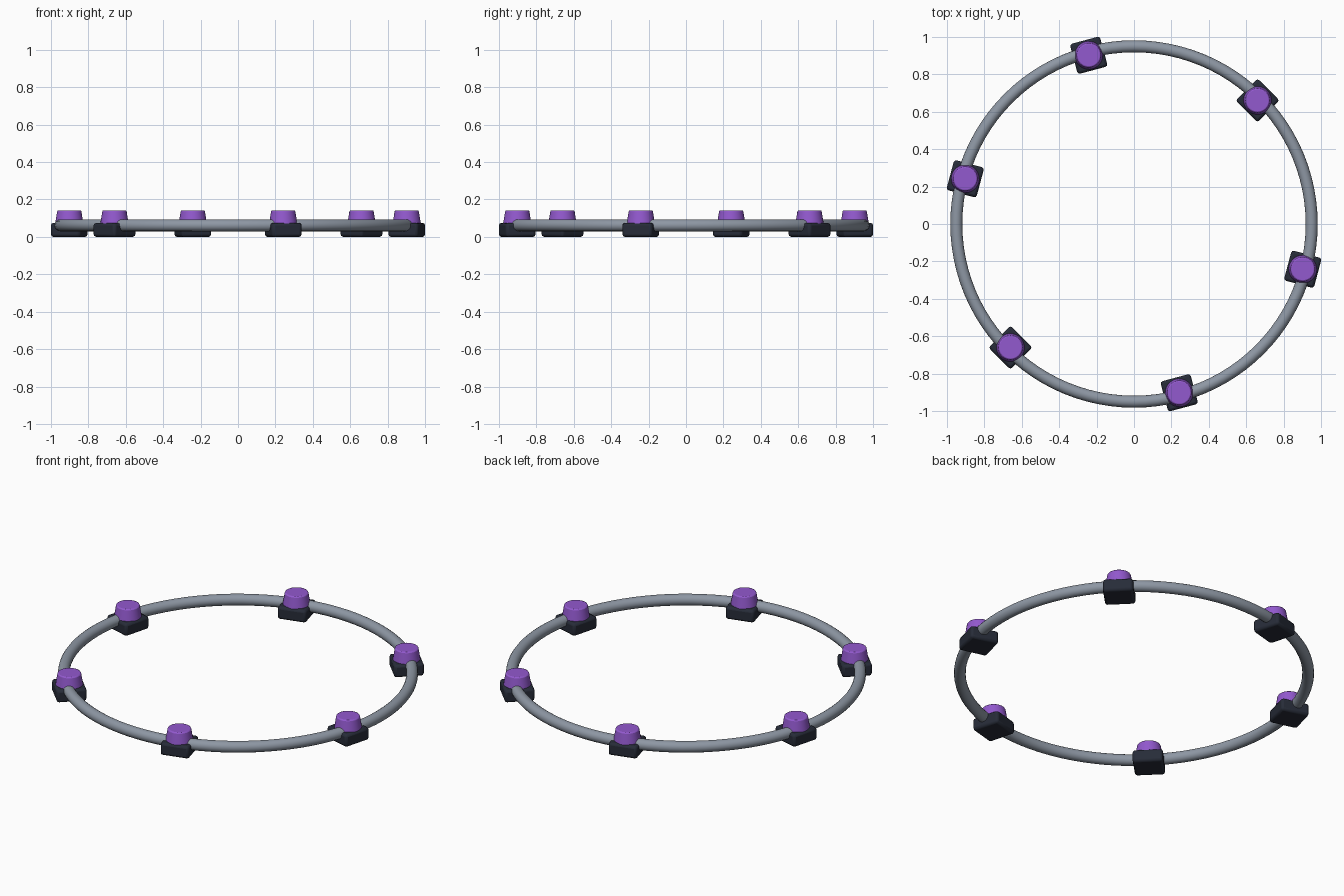
import bpy, math

if "Cube" in bpy.data.objects:
    bpy.data.objects.remove(bpy.data.objects["Cube"])

def material(name, color):
    m = bpy.data.materials.new(name)
    m.diffuse_color = color
    m.use_nodes = True
    m.node_tree.nodes["Principled BSDF"].inputs["Base Color"].default_value = m.diffuse_color
    return m

dark = material("dark_base", (0.02, 0.025, 0.04, 1))
purple = material("purple_lamp", (0.29, 0.10, 0.62, 1))
metal = material("grey_metal", (0.27, 0.31, 0.37, 1))

def finish(obj, name, mat, bevel=0, segments=2):
    obj.name = name
    obj.data.materials.append(mat)
    if bevel:
        b = obj.modifiers.new("bevel", 'BEVEL')
        b.width, b.segments = bevel, segments
        b.limit_method, b.angle_limit = 'ANGLE', math.radians(40)
    bpy.ops.object.shade_smooth_by_angle(angle=math.radians(35))

# Tubular ring
bpy.ops.mesh.primitive_torus_add(major_radius=0.95, minor_radius=0.032,
                                 major_segments=96, minor_segments=16,
                                 location=(0, 0, 0.062))
finish(bpy.context.object, "ring", metal)

# Six mounts, each a block with a tapered lamp on top
R = 0.934
for i in range(6):
    a = math.radians(45 + 60 * i)
    x, y = R * math.cos(a), R * math.sin(a)

    bpy.ops.mesh.primitive_cube_add(size=1, location=(x, y, 0.0375), rotation=(0, 0, a))
    block = bpy.context.object
    block.scale = (0.166, 0.166, 0.075)
    bpy.ops.object.transform_apply(location=False, rotation=False, scale=True)
    finish(block, f"mount_block_{i + 1}", dark, 0.014)

    bpy.ops.mesh.primitive_cone_add(vertices=32, radius1=0.077, radius2=0.064, depth=0.08,
                                    location=(x, y, 0.102), rotation=(0, 0, a))
    finish(bpy.context.object, f"lamp_{i + 1}", purple, 0.006)
